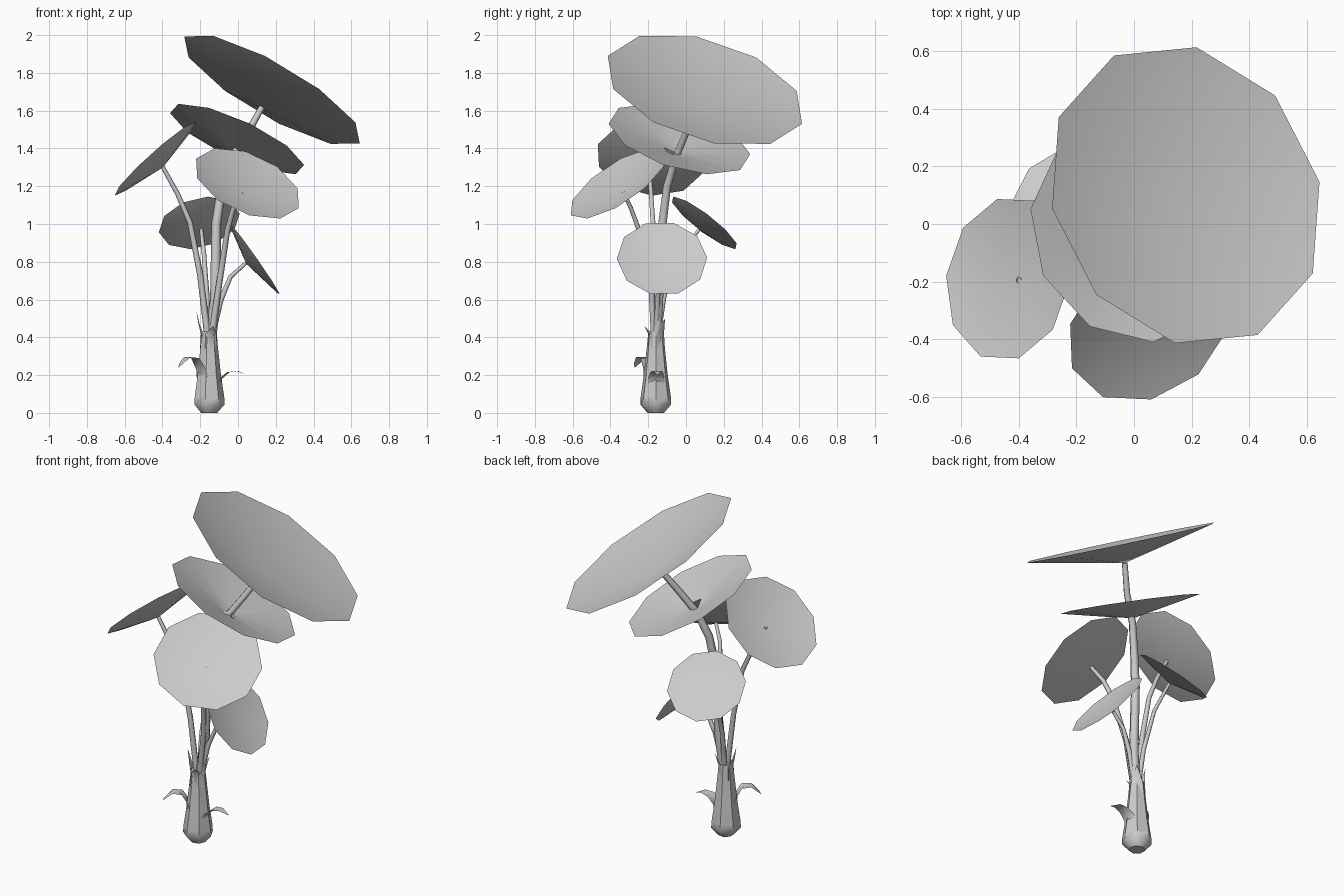
import bpy, bmesh, math
from mathutils import Vector

if "Cube" in bpy.data.objects:
    bpy.data.objects.remove(bpy.data.objects["Cube"])

BASE = Vector((-0.155, -0.16, 0))


def finish(bm, name, angle=40):
    me = bpy.data.meshes.new(name)
    bm.to_mesh(me)
    bm.free()
    ob = bpy.data.objects.new(name, me)
    bpy.context.collection.objects.link(ob)
    bpy.ops.object.select_all(action='DESELECT')
    ob.select_set(True)
    bpy.context.view_layer.objects.active = ob
    bpy.ops.object.shade_smooth_by_angle(angle=math.radians(angle))
    return ob


def leaf(name, center, normal, radius, toward, hole_dir=None):
    """Ten-sided shallow dish whose lowest point meets the stem."""
    c, n = Vector(center), Vector(normal).normalized()
    u = Vector(toward)
    u = (u - n * u.dot(n)).normalized()
    v = n.cross(u)
    apex = c - n * radius * 0.21
    bm = bmesh.new()
    tip = bm.verts.new(apex)
    rim = []
    for i in range(10):
        a = math.tau * i / 10
        rim.append(c + (u * math.cos(a) + v * math.sin(a)) * radius)
    outer = [bm.verts.new(p) for p in rim]
    if hole_dir is None:
        for i in range(10):
            bm.faces.new((tip, outer[i], outer[(i + 1) % 10]))
    else:
        # opening beside the stem that passes through
        inner = [bm.verts.new(apex.lerp(p, 0.17)) for p in rim]
        h = Vector(hole_dir).normalized()
        for i in range(10):
            j = (i + 1) % 10
            bm.faces.new((inner[i], outer[i], outer[j], inner[j]))
            mid = ((rim[i] + rim[j]) / 2 - c).normalized()
            if mid.dot(h) < 0.75:
                bm.faces.new((tip, inner[i], inner[j]))
    finish(bm, name)


def tube(name, points, r0, r1, sides=6):
    """Tapered tube along a path."""
    pts = [Vector(p) for p in points]
    bm = bmesh.new()
    rings = []
    for k, p in enumerate(pts):
        t = (pts[min(k + 1, len(pts) - 1)] - pts[max(k - 1, 0)]).normalized()
        u = (Vector((1, 0, 0)) - t * t.x).normalized()
        v = t.cross(u)
        r = r0 + (r1 - r0) * k / (len(pts) - 1)
        rings.append([bm.verts.new(p + (u * math.cos(math.tau * i / sides)
                      + v * math.sin(math.tau * i / sides)) * r) for i in range(sides)])
    for a, b in zip(rings, rings[1:]):
        for i in range(sides):
            j = (i + 1) % sides
            bm.faces.new((a[i], a[j], b[j], b[i]))
    finish(bm, name, 70)


def blade(name, direction, profile):
    """Folded ribbon growing out of the trunk; profile rows: reach, height, half width."""
    d = Vector((*direction, 0)).normalized()
    s = Vector((-d.y, d.x, 0))
    bm = bmesh.new()
    rows = []
    for reach, z, w in profile:
        p = BASE + d * reach + Vector((0, 0, z))
        rows.append([bm.verts.new(p + s * w * k - d * 0.35 * w * abs(k)) for k in (-1, 0, 1)])
    for a, b in zip(rows, rows[1:]):
        for i in (0, 1):
            bm.faces.new((a[i], a[i + 1], b[i + 1], b[i]))
    bmesh.ops.remove_doubles(bm, verts=bm.verts, dist=0.0005)
    finish(bm, name, 60)


# leaves
leaf("top_leaf", (.18, .10, 1.71), (.484, .257, .837), .546, (.465, .045, -.29))
leaf("upper_leaf", (-.005, -.035, 1.45), (.403, .264, .877), .39, (.315, .147, -.189),
     hole_dir=(.07, -.06, -.02))
leaf("left_leaf", (-.438, -.19, 1.345), (-.664, .118, .738), .29, (-.212, .01, -.19))
leaf("front_leaf", (.05, -.36, 1.215), (.352, -.516, .781), .302, (.01, -.25, -.17))
leaf("right_leaf", (.085, -.127, .818), (.818, .05, .576), .24, (0, .235, .015))
leaf("back_leaf", (-.205, .097, 1.006), (-.21, .594, .771), .22, (-.215, -.011, -.05))

# stems
tube("main_stem", [(-.15, -.16, .35), (-.12, -.145, .6), (-.115, -.125, 1.0), (-.085, -.1, 1.2),
                   (-.035, -.055, 1.35), (.05, 0, 1.48), (.125, .07, 1.615)], .03, .017)
tube("left_stem", [(-.16, -.165, .4), (-.2, -.17, .73), (-.255, -.175, 1.01),
                   (-.32, -.185, 1.16), (-.4, -.195, 1.305)], .018, .011)
tube("front_stem", [(-.14, -.17, .4), (-.1, -.185, .68), (-.055, -.25, .97),
                    (-.025, -.29, 1.08), (.03, -.33, 1.165)], .018, .011)
tube("right_stem", [(-.14, -.16, .4), (-.09, -.15, .6), (-.04, -.14, .72),
                    (.04, -.13, .792)], .016, .01)
tube("back_stem", [(-.155, -.15, .4), (-.165, -.115, .62), (-.18, -.04, .84),
                   (-.195, .07, .97)], .016, .01)

# trunk, a lathed bulb
bm = bmesh.new()
profile = [(.045, 0), (.084, .045), (.082, .085), (.065, .2), (.054, .3), (.04, .43)]
N = 7
rings = [[bm.verts.new(BASE + Vector((r * math.cos(math.tau * i / N),
          r * math.sin(math.tau * i / N), z))) for i in range(N)] for r, z in profile]
for a, b in zip(rings, rings[1:]):
    for i in range(N):
        j = (i + 1) % N
        bm.faces.new((a[i], a[j], b[j], b[i]))
bm.faces.new(rings[0][::-1])
bm.faces.new(rings[-1])
finish(bm, "trunk", 50)

# drooping dry blades on the trunk
blade("left_curl", (-.13, -.09), [(.055, .13, .05), (.065, .23, .045), (.1, .29, .038),
                                  (.15, .295, .03), (.185, .26, .018), (.195, .24, 0)])
blade("right_curl", (1, .05), [(.055, .1, .05), (.07, .18, .042), (.11, .215, .034),
                               (.155, .222, .024), (.2, .2, 0)])

# pointed sheath tips where the stems emerge
for name, d, tip in (("left_sheath", (-1, -.1), .54), ("right_sheath", (.65, .75), .5),
                     ("front_sheath", (.4, -1), .46)):
    blade(name, d, [(.046, .34, .035), (.042, .42, .03), (.055, .47 if tip > .48 else .44, .014),
                    (.066, tip, 0)])
